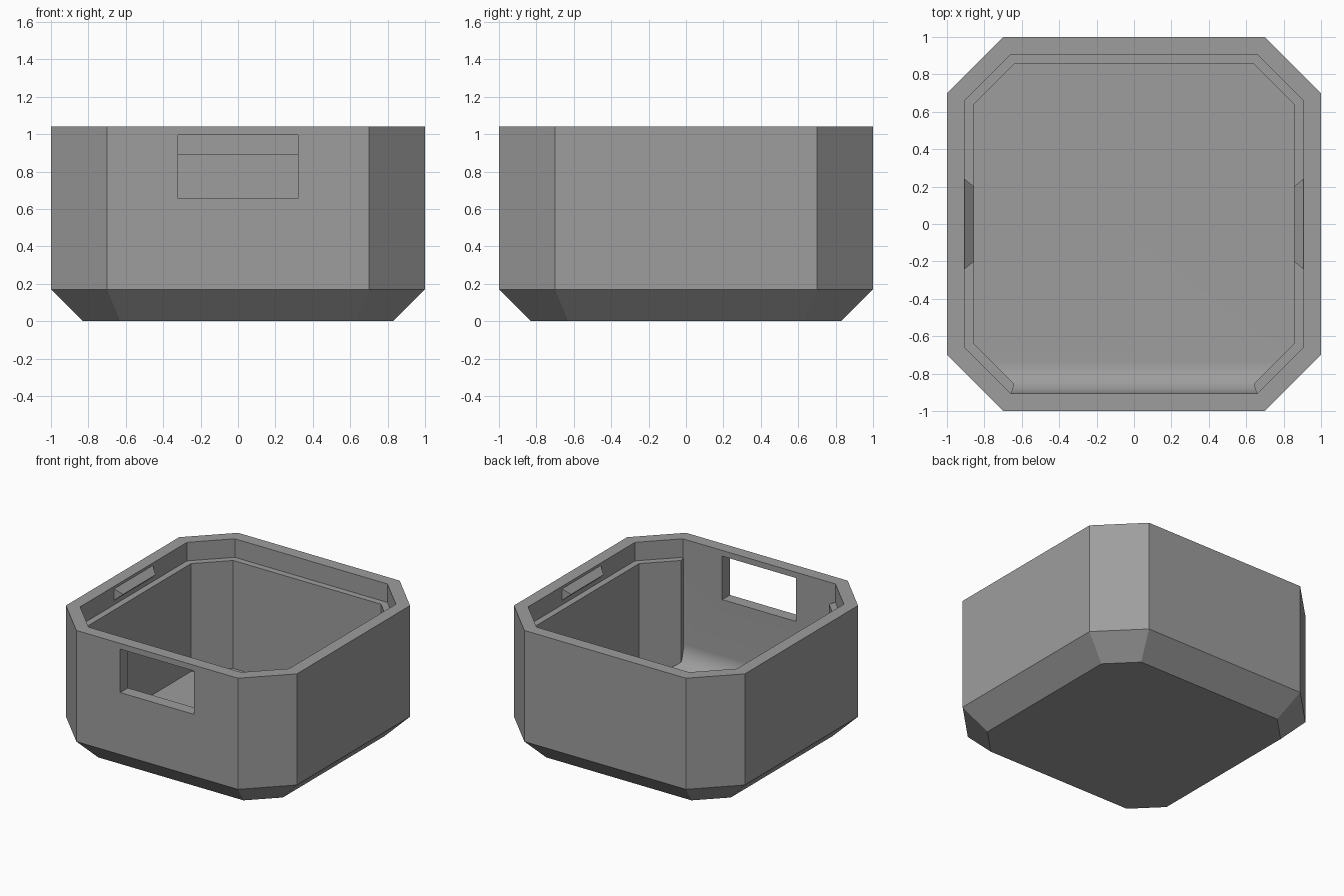
import bpy, bmesh, math

if "Cube" in bpy.data.objects:
    bpy.data.objects.remove(bpy.data.objects["Cube"])

T = math.tan(math.radians(22.5))


def octagon(inset):
    """Chamfered square outline, offset inwards from the outer wall."""
    a, b = 1 - inset, 0.7 - inset * T
    return [(b, -a), (a, -b), (a, b), (b, a), (-b, a), (-a, b), (-a, -b), (-b, -a)]


def loft(name, rings):
    """Closed solid through matching rings of 3D points."""
    bm = bmesh.new()
    vs = [[bm.verts.new(p) for p in ring] for ring in rings]
    n = len(vs[0])
    bm.faces.new(vs[0][::-1])
    bm.faces.new(vs[-1])
    for lo, hi in zip(vs, vs[1:]):
        for i in range(n):
            j = (i + 1) % n
            bm.faces.new((lo[i], lo[j], hi[j], hi[i]))
    bmesh.ops.recalc_face_normals(bm, faces=bm.faces)
    me = bpy.data.meshes.new(name)
    bm.to_mesh(me)
    bm.free()
    ob = bpy.data.objects.new(name, me)
    bpy.context.collection.objects.link(ob)
    return ob


def prism(name, outline, z0, z1):
    return loft(name, [[(x, y, z) for x, y in outline] for z in (z0, z1)])


def boolean(target, cutter, operation):
    mod = target.modifiers.new("cut", "BOOLEAN")
    mod.operation, mod.solver, mod.object = operation, "EXACT", cutter
    bpy.context.view_layer.objects.active = target
    bpy.ops.object.modifier_apply(modifier=mod.name)
    bpy.data.objects.remove(cutter)


grey = bpy.data.materials.new("plain grey")
grey.diffuse_color = (0.34, 0.34, 0.34, 1)
grey.use_nodes = True
grey.node_tree.nodes["Principled BSDF"].inputs["Base Color"].default_value = grey.diffuse_color

FLOOR, LEDGE, TOP, BASE = 0.05, 0.895, 1.04, 0.17

# Outer shell with a chamfered base
shell = loft("shell", [[(x, y, z) for x, y in octagon(i)]
                       for i, z in ((BASE, 0), (0, BASE), (0, TOP))])

# Lower cavity, with the front wall cut back to the rim line
low = octagon(0.145)
front = 0.905
low = [(0.655, -front)] + low + [(-0.655, -front)]
cavity = prism("cavity_cutter", low, FLOOR, LEDGE + 0.02)

# Rounded join between the floor and the front wall
R = 0.17
profile = [(1, FLOOR)]
for k in range(17):
    a = math.radians(90 * k / 16)
    profile.append((-front + R - R * math.sin(a), FLOOR + R - R * math.cos(a)))
profile += [(-front, 1.2), (1, 1.2)]
fillet = loft("fillet_cutter", [[(x, y, z) for y, z in profile] for x in (-1, 1)])
boolean(cavity, fillet, "INTERSECT")
boolean(shell, cavity, "DIFFERENCE")

# Wider recess above the ledge
boolean(shell, prism("recess_cutter", octagon(0.095), LEDGE, 1.2), "DIFFERENCE")

# Window through the front wall
w = 0.32
boolean(shell, prism("window_cutter", [(-w, -1.1), (w, -1.1), (w, -0.8), (-w, -0.8)],
                     0.655, 0.995), "DIFFERENCE")

# Snap ridges on the left and right inner walls
parts = [shell]
for side, label in ((-1, "left"), (1, "right")):
    rings = []
    for s in (-1, 1):
        rings.append([(side * 0.905, s * 0.24, 0.93), (side * 0.855, s * 0.2, 0.975),
                      (side * 0.905, s * 0.24, 1.02)])
    parts.append(loft(label + "_snap_ridge", rings))

for ob in parts:
    ob.data.materials.clear()
    ob.data.materials.append(grey)
    for p in ob.data.polygons:
        p.material_index = 0
    bpy.ops.object.select_all(action="DESELECT")
    ob.select_set(True)
    bpy.context.view_layer.objects.active = ob
    bpy.ops.object.shade_smooth_by_angle(angle=math.radians(20))
